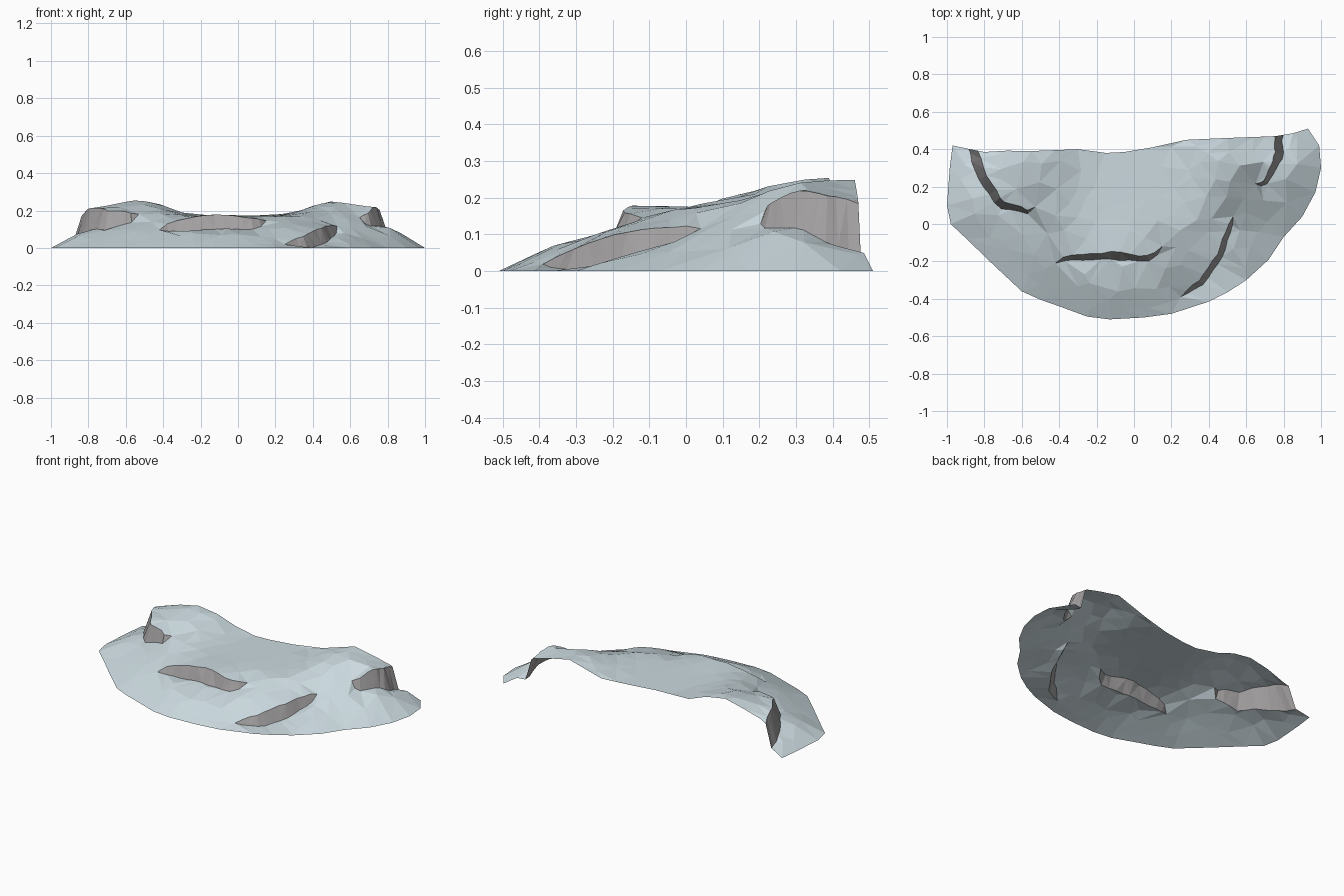
import bpy, bmesh, math, random
from mathutils import Vector
from mathutils.geometry import delaunay_2d_cdt

if "Cube" in bpy.data.objects:
    bpy.data.objects.remove(bpy.data.objects["Cube"])

random.seed(4)

# Plan of the hill: curved foot at ground level, then the open back edge
FOOT = [(-.97, .42), (-.985, .3), (-1, .1), (-.98, 0), (-.9, -.075), (-.75, -.22), (-.6, -.36),
        (-.5, -.405), (-.4, -.44), (-.25, -.495), (-.13, -.51), (.05, -.5), (.2, -.48), (.4, -.415),
        (.5, -.365), (.6, -.3), (.72, -.19), (.8, -.07), (.9, .04), (.97, .17), (1, .3), (.99, .42), (.93, .51)]
BACK = [(.85, .485), (.76, .47), (.64, .465), (.5, .46), (.28, .45), (.1, .41), (-.05, .385),
        (-.15, .38), (-.3, .4), (-.42, .395), (-.55, .39), (-.68, .392), (-.8, .385), (-.9, .405)]

# Cliffs: path with the high ground on its left, half step height, half width,
# open start, open end, local lowering of the ground
CLIFFS = [([(-.87, .43), (-.81, .26), (-.77, .19), (-.72, .1), (-.62, .09), (-.58, .06), (-.53, .09)],
           .055, .026, True, False, .006),
          ([(-.42, -.21), (-.36, -.18), (-.1, -.17), (.06, -.19), (.11, -.17), (.15, -.12)],
           .034, .02, False, False, .008),
          ([(.25, -.39), (.36, -.31), (.46, -.17), (.53, .04)], .032, .018, False, False, .026),
          ([(.65, .215), (.69, .21), (.74, .28), (.78, .38), (.765, .5)], .054, .024, False, True, .034)]


def resample(path, n):
    pts = [Vector(p) for p in path]
    lens = [(b - a).length for a, b in zip(pts, pts[1:])]
    out = []
    for i in range(n + 1):
        s = sum(lens) * i / n
        for k, l in enumerate(lens):
            if s <= l or k == len(lens) - 1:
                out.append(pts[k].lerp(pts[k + 1], min(1, s / l)))
                break
            s -= l
    return out


def lerp_table(x, table):
    for (x0, y0), (x1, y1) in zip(table, table[1:]):
        if x <= x1:
            return y0 + (y1 - y0) * (x - x0) / (x1 - x0)
    return table[-1][1]


def foot_distance(p):
    best = 9
    for a, b in zip(FOOT, FOOT[1:]):
        a, b = Vector(a), Vector(b)
        t = max(0, min(1, (p - a).dot(b - a) / (b - a).length_squared))
        best = min(best, (p - a.lerp(b, t)).length)
    return best


def inside(p):
    ring, hit = FOOT + BACK, False
    for (x0, y0), (x1, y1) in zip(ring, ring[1:] + ring[:1]):
        if (y0 > p.y) != (y1 > p.y) and p.x < x0 + (p.y - y0) * (x1 - x0) / (y1 - y0):
            hit = not hit
    return hit


# Sample each cliff: centre, left-hand normal, taper towards closed ends
N = 12
samples = []
for path, amp, width, open_a, open_b, drop in CLIFFS:
    pts = resample(path, N)
    row = []
    for i, p in enumerate(pts):
        tan = (pts[min(N, i + 1)] - pts[max(0, i - 1)]).normalized()
        t = i / N
        t = 0.5 * t if open_b else 0.5 + 0.5 * t if open_a else t
        row.append((p, Vector((-tan.y, tan.x)), math.sqrt(max(0, math.sin(math.pi * t)))))
    samples.append(row)


def height(p):
    d = foot_distance(p)
    if d < .003:
        return 0
    # Broad rise from the foot, with two flat-topped hills towards the back corners
    rise = lerp_table(d, [(0, 0), (.1, .28), (.2, .58), (.3, .78), (.42, 1)])
    back = lerp_table(p.y, [(-1, 0), (-.02, 0), (.3, 1), (1, 1)])
    hills = back * math.exp(-((abs(p.x) - .64) / .3) ** 4)
    rise += .6 * hills * rise * (1 - rise)
    z = rise * (.174 + .08 * hills)
    # Step up or down beside each cliff
    for (path, amp, width, oa, ob, drop), row in zip(CLIFFS, samples):
        c, n, f = min(row, key=lambda s: (s[0] - p).length)
        side = 1 if (p - c).dot(n) > 0 else -1
        gap = max(0, (p - c).length - width)
        near = min(1, d / .12)
        z += side * amp * f * math.exp(-gap / .06) * near - drop * math.exp(-gap / .09) * near
    return max(0.0, min(.178 + .077 * hills, z))


# Collect plan points: outline, cliff rims, loose terrain points
verts = [Vector(p) for p in FOOT + BACK]
faces = [list(range(len(verts)))]
for (path, amp, width, oa, ob, drop), row in zip(CLIFFS, samples):
    high = [p + n * width * f * random.uniform(.7, 1.25) for p, n, f in row]
    low = [p - n * width * f * random.uniform(.7, 1.25) for p, n, f in row]
    if not oa:
        low = low[1:]
    if not ob:
        low = low[:-1]
    ring = low + high[::-1]
    faces.append(list(range(len(verts), len(verts) + len(ring))))
    verts += ring
STEP = .105
for j in range(12):
    for i in range(21):
        p = Vector((-1.05 + (i + .5 * (j % 2)) * STEP, -.52 + j * .092))
        p += Vector((random.uniform(-.03, .03), random.uniform(-.03, .03)))
        clear = min((p - s[0]).length for row in samples for s in row)
        if inside(p) and clear > .055 and foot_distance(p) > .04:
            verts.append(p)

out_v, _, out_f, _, _, origin = delaunay_2d_cdt(verts, [], faces, 1, 1e-5)

# Build the hill as one open sheet; faces lying in a cliff ring are bare rock
bm = bmesh.new()
bv = [bm.verts.new((p.x, p.y, height(p))) for p in out_v]
for f, src in zip(out_f, origin):
    if 0 in src:
        face = bm.faces.new([bv[i] for i in f])
        face.material_index = 1 if any(s > 0 for s in src) else 0
bmesh.ops.delete(bm, geom=[v for v in bm.verts if not v.link_faces], context='VERTS')
bmesh.ops.triangulate(bm, faces=bm.faces[:])
for f in bm.faces:
    f.normal_update()
    if f.normal.z < 0:
        f.normal_flip()

mesh = bpy.data.meshes.new("snowy_hill")
bm.to_mesh(mesh)
bm.free()
for name, col in (("pale snow blue", (.60, .70, .74, 1)), ("bare grey rock", (.36, .348, .35, 1))):
    mat = bpy.data.materials.new(name)
    mat.diffuse_color = col
    mat.use_nodes = True
    mat.node_tree.nodes["Principled BSDF"].inputs["Base Color"].default_value = mat.diffuse_color
    mesh.materials.append(mat)
hill = bpy.data.objects.new("snowy_hill", mesh)
bpy.context.collection.objects.link(hill)
